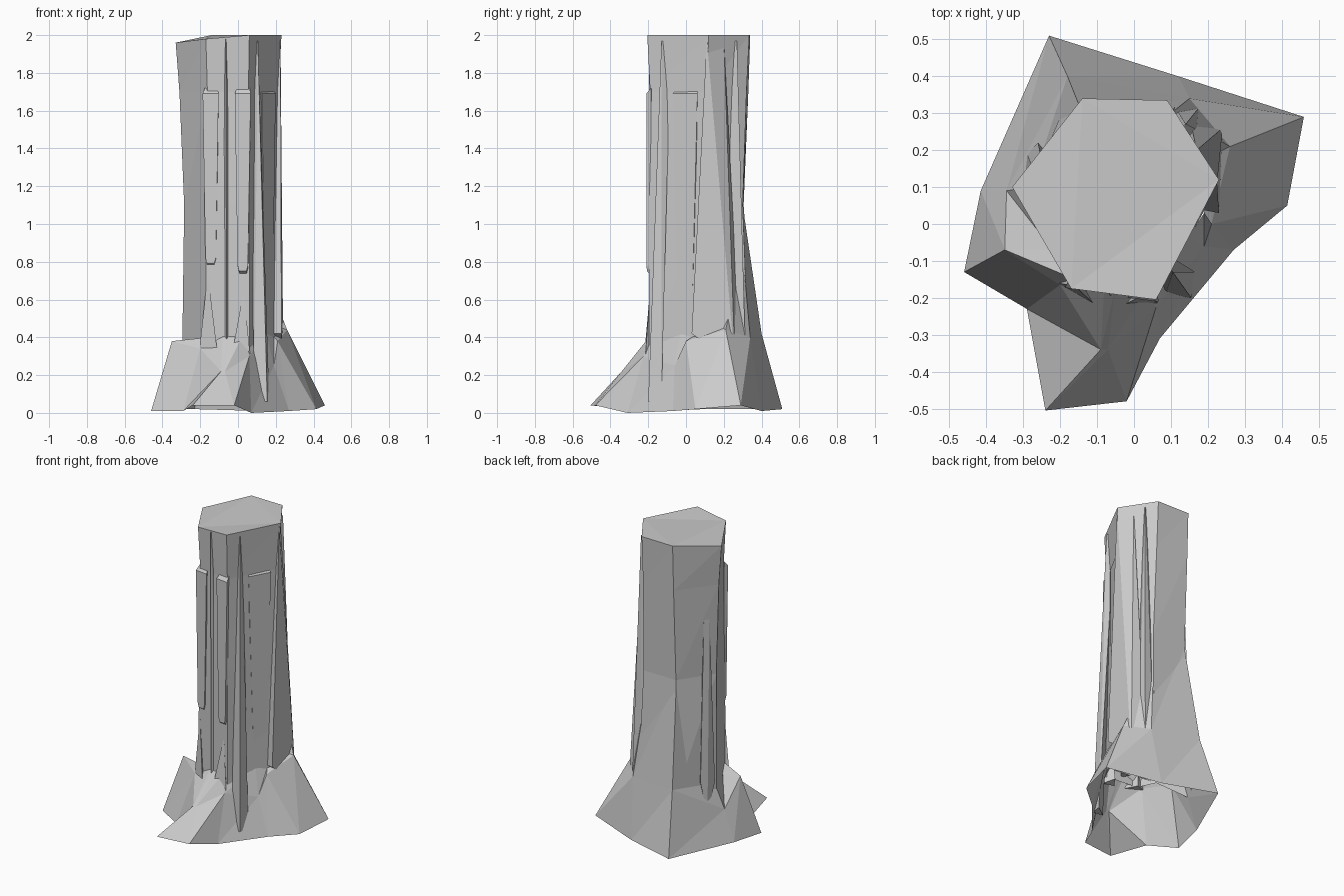
import bpy, bmesh
from math import cos, sin, radians
from mathutils import Vector

if "Cube" in bpy.data.objects:
    bpy.data.objects.remove(bpy.data.objects["Cube"])


def finish(name, bm):
    bmesh.ops.recalc_face_normals(bm, faces=bm.faces)
    me = bpy.data.meshes.new(name)
    bm.to_mesh(me)
    bm.free()
    ob = bpy.data.objects.new(name, me)
    bpy.context.collection.objects.link(ob)
    return ob


def loft(name, rings, cap=False):
    """Skin a stack of rings with equal point counts; optionally close the top."""
    bm = bmesh.new()
    vs = [[bm.verts.new(p) for p in r] for r in rings]
    n = len(vs[0])
    for a, b in zip(vs, vs[1:]):
        for i in range(n):
            j = (i + 1) % n
            bm.faces.new((a[i], a[j], b[j]))
            bm.faces.new((a[i], b[j], b[i]))
    if cap:
        bmesh.ops.triangulate(bm, faces=[bm.faces.new(vs[-1])])
    return finish(name, bm)


def hull(name, pts):
    bm = bmesh.new()
    for p in pts:
        bm.verts.new(p)
    r = bmesh.ops.convex_hull(bm, input=bm.verts)
    bmesh.ops.delete(bm, geom=[g for g in set(r["geom_interior"] + r["geom_unused"])
                               if isinstance(g, bmesh.types.BMVert)], context='VERTS')
    return finish(name, bm)


def panel(name, x, y, facing, w0, w1, z0, z1, depth=0.025):
    """Bark plate tapering from w1 at the top to w0; (x, y) is the middle of its outer face."""
    n = Vector((cos(radians(facing)), sin(radians(facing)), 0))
    t = Vector((-n.y, n.x, 0))
    c = Vector((x, y, 0))
    pts = []
    for s in (-1, 1):
        for d, w, z in ((0, w0 * .7, z0 + .02), (0, w0, z0 + .05), (0, w1, z1 - .03),
                        (-depth, w0 * .7, z0), (-depth, w0, z0 + .04), (-depth, w1 * .8, z1)):
            pts.append(c + n * d + t * s * w / 2 + Vector((0, 0, z)))
    return hull(name, pts)


# Six-sided trunk, pinched under the flared crown, open underneath
trunk = [
    (0.34, [(.06, -.195), (.215, .08), (.12, .33), (-.17, .36), (-.295, .10), (-.17, -.17)]),
    (1.10, [(.06, -.195), (.215, .10), (.10, .30), (-.14, .305), (-.285, .09), (-.168, -.168)]),
    (1.70, [(.055, -.19), (.215, .11), (.09, .32), (-.14, .33), (-.31, .10), (-.162, -.163)]),
    (2.00, [(.06, -.205), (.23, .12), (.09, .335), (-.14, .34), (-.33, .10), (-.17, -.175)]),
]
rings = [[Vector((x, y, z)) for x, y in pts] for z, pts in trunk]
rings[-1][4].z, rings[-1][5].z = 1.96, 1.98
loft("trunk", rings, cap=True)

# Flared hollow roots: ground outline, knees and where they merge into the trunk
ground = [(-.24, -.505, .04), (-.02, -.48, .04), (.07, -.31, 0), (.27, -.07, .01),
          (.415, .05, .02), (.46, .29, .04), (.12, .40, .01), (-.23, .51, .02),
          (-.415, .09, .02), (-.46, -.13, .01), (-.29, -.23, .01)]
knees = [(-.09, -.34, .22), (-.07, -.34, .22), (.06, -.225, .30), (.19, -.06, .25),
         (.21, 0, .38), (.26, .21, .44), (.15, .34, .40), (-.18, .40, .42),
         (-.345, .09, .22), (-.35, -.07, .38), (-.20, -.165, .34)]
merge = [(-.08, -.165, .42), (-.05, -.17, .42), (.03, -.18, .42), (.15, -.03, .42),
         (.19, .03, .40), (.20, .18, .46), (.10, .30, .85), (-.14, .30, 1.1),
         (-.28, .10, .38), (-.22, -.07, .35), (-.16, -.15, .40)]
loft("roots", [ground, knees, merge])

# Narrow pointed spikes rising from the front roots
hull("root_spike_left", [(-.16, -.168, .74), (-.205, -.16, .33), (-.11, -.215, .33),
                         (-.15, -.14, .33)])
hull("root_spike_right", [(.03, -.19, .65), (-.03, -.22, .32), (.065, -.215, .30),
                          (.02, -.15, .32)])

# Slightly raised bark plates around the front and right
panel("bark_plate_left", -.145, -.178, 263, .055, .085, .77, 1.72)
panel("bark_plate_middle", .025, -.205, 263, .055, .085, .73, 1.72)
panel("bark_plate_right", .163, -.005, 331, .08, .15, .40, 1.72)

# Thin folds running the height of the trunk
folds = [("fold_front", (-.065, -.195, 1.98), (-.06, -.195, .38), .015, .03),
         ("fold_corner", (.105, -.13, 1.97), (.155, -.20, .06), .015, .05),
         ("fold_right", (.14, .27, 1.97), (.18, .32, .12), .02, .05)]
for name, top, low, w0, w1 in folds:
    pts = []
    for p, w in ((top, w0), (low, w1)):
        p = Vector(p)
        out = Vector((p.x + .05, p.y - .08, 0)).normalized()
        side = Vector((-out.y, out.x, 0)) * w
        pts += [p, p - out * .05 + side, p - out * .05 - side]
    hull(name, pts)

# Wide slab leaning on the right side
hull("bark_slab", [(.225, .11, 1.98), (.17, .20, 1.98), (.12, .13, 1.98),
                   (.23, .03, .42), (.235, .25, .42), (.15, .28, .42), (.12, .05, .42),
                   (.24, .26, .25), (.15, .29, .25)])

# Back-left spur on the trunk
hull("bark_spur", [(-.27, .14, 1.5), (-.25, .17, 1.5), (-.22, .13, 1.5),
                   (-.295, .12, .40), (-.26, .22, .42), (-.20, .15, .40), (-.29, .19, .2)])
